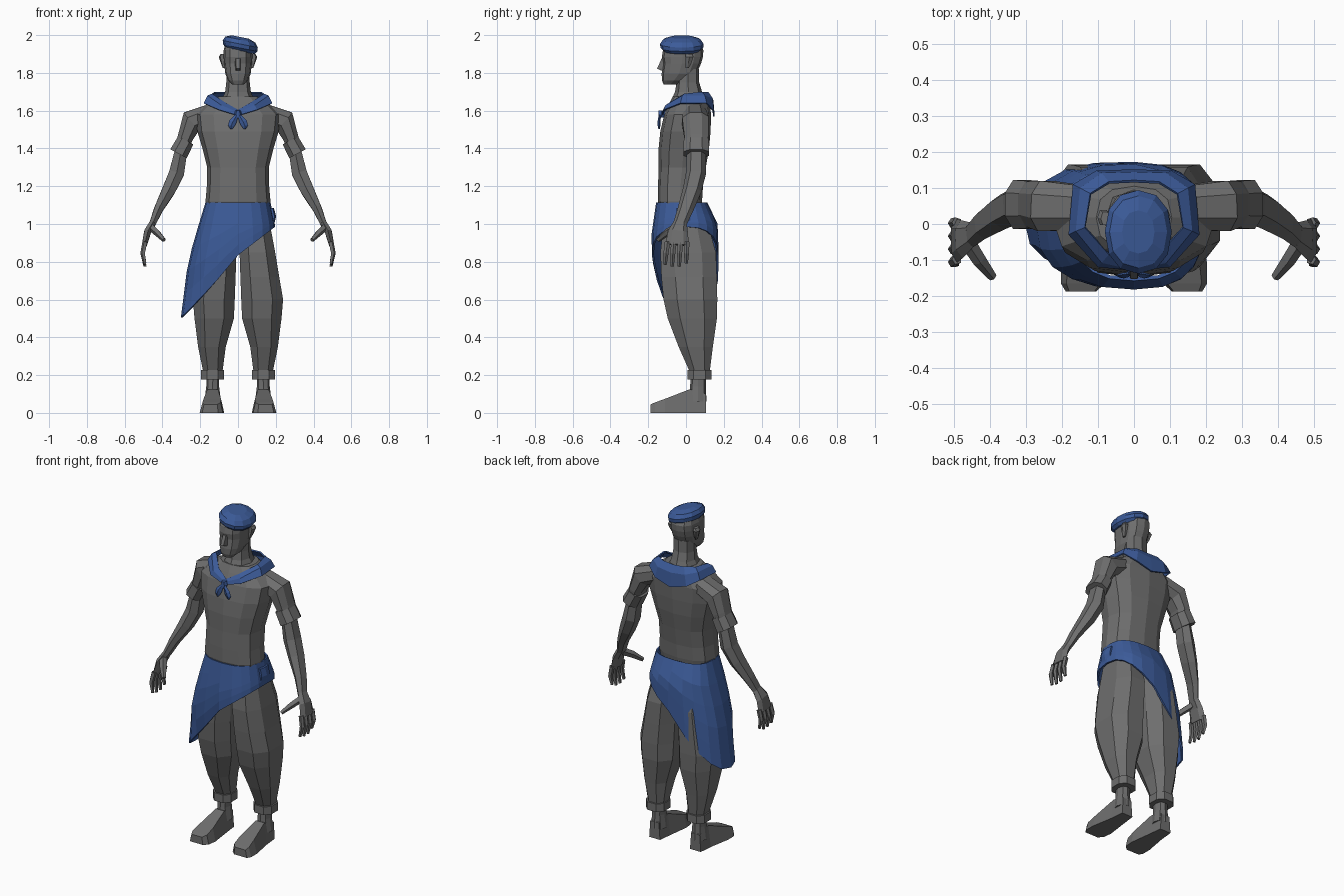
import bpy, bmesh, math
from mathutils import Vector


def material(name, rgb):
    m = bpy.data.materials.new(name)
    m.diffuse_color = (*rgb, 1)
    return m


GREY = material("grey", (0.155, 0.155, 0.155))
BLUE = material("blue", (0.045, 0.105, 0.32))


def add_object(name, bm, mat, mirror=False, thick=0):
    bmesh.ops.recalc_face_normals(bm, faces=bm.faces)
    mesh = bpy.data.meshes.new(name)
    bm.to_mesh(mesh)
    bm.free()
    mesh.materials.append(mat)
    ob = bpy.data.objects.new(name, mesh)
    bpy.context.collection.objects.link(ob)
    if thick:
        ob.modifiers.new("Thickness", 'SOLIDIFY').thickness = thick
    if mirror:
        ob.modifiers.new("Mirror", 'MIRROR')
    return ob


def loft(name, rings, mat, mirror=False, closed=True, caps=True, thick=0):
    """Skin a list of point rings with quads."""
    bm = bmesh.new()
    rows = [[bm.verts.new(p) for p in r] for r in rings]
    n = len(rows[0])
    for a, b in zip(rows, rows[1:]):
        for i in range(n if closed else n - 1):
            j = (i + 1) % n
            bm.faces.new((a[i], a[j], b[j], b[i]))
    if caps:
        bm.faces.new(rows[0])
        bm.faces.new(rows[-1])
    return add_object(name, bm, mat, mirror, thick)


def unit(n, e=1.0, off=0.0):
    """Unit superellipse points, e < 1 makes them squarer."""
    out = []
    for i in range(n):
        a = 2 * math.pi * (i + off) / n
        c, s = math.cos(a), math.sin(a)
        out.append((math.copysign(abs(c) ** e if abs(c) > 1e-6 else 0, c),
                    math.copysign(abs(s) ** e if abs(s) > 1e-6 else 0, s)))
    return out


def level(x0, x1, y0, y1, z, n, e=0.85, off=0.0):
    """Horizontal ring that fills the given x and y range."""
    return [((x0 + x1) / 2 + (x1 - x0) / 2 * c, (y0 + y1) / 2 + (y1 - y0) / 2 * s, z)
            for c, s in unit(n, e, off)]


def limb(name, pts, mat, n=6, e=0.85, off=0.5):
    """Mirrored tube through (x, y, z, half width, half depth) points."""
    pos = [Vector(p[:3]) for p in pts]
    rings = []
    for i, p in enumerate(pts):
        t = (pos[min(i + 1, len(pos) - 1)] - pos[max(i - 1, 0)]).normalized()
        v = Vector((0, 1, 0))
        v = (v - t * v.dot(t)).normalized()
        u = v.cross(t)
        rings.append([pos[i] + u * p[3] * c + v * p[4] * s for c, s in unit(n, e, off)])
    return loft(name, rings, mat, mirror=True)


def interp(table, z):
    """Table runs from high z to low z."""
    if z >= table[0][0]:
        return table[0][1]
    for (z0, r0), (z1, r1) in zip(table, table[1:]):
        if z >= z1:
            return r0 + (r1 - r0) * (z0 - z) / (z0 - z1)
    return table[-1][1]


# Torso and neck: half width, front, back, height
torso = [(.16, -.135, .075, 1.06), (.172, -.148, .085, 1.12), (.165, -.148, .09, 1.2),
         (.163, -.145, .105, 1.3), (.188, -.145, .122, 1.4), (.215, -.136, .13, 1.49),
         (.225, -.115, .133, 1.58), (.165, -.09, .125, 1.635), (.105, -.07, .105, 1.675)]
loft("torso", [level(-w, w, f, b, z, 12, .8) for w, f, b, z in torso], GREY)
neck = [(.09, -.08, .105, 1.65), (.068, -.058, .085, 1.70), (.062, -.05, .07, 1.75), (.062, -.05, .07, 1.82)]
loft("neck", [level(-w, w, f, b, z, 8) for w, f, b, z in neck], GREY)

# Head
head = [(.03, -.118, -.05, 1.738), (.052, -.127, .0, 1.76), (.067, -.129, .055, 1.795),
        (.074, -.122, .08, 1.85), (.076, -.128, .09, 1.885), (.076, -.122, .092, 1.92), (.066, -.1, .075, 1.955)]
loft("head", [level(-w, w, f, b, z, 12, .8) for w, f, b, z in head], GREY)
loft("nose", [[(-.016, -.11, z), (.016, -.11, z), (.01, y, z), (-.01, y, z)]
              for z, y in ((1.812, -.13), (1.822, -.153), (1.875, -.13))], GREY)
loft("ear", [level(.068, x, -.005, y, z, 6) for z, x, y in
             ((1.825, .08, .015), (1.85, .09, .03), (1.885, .102, .042), (1.9, .092, .035))], GREY, True)

# Beret, tilted down to one side
beret = [(.076, .095, 1.915), (.09, .113, 1.932), (.093, .116, 1.953), (.08, .10, 1.976), (.045, .06, 1.99)]
loft("beret", [[(x, y, z - .2 * (x - .012)) for x, y, z in level(.012 - a, .012 + a, -.022 - b, -.022 + b, h, 12, .9)]
               for a, b, h in beret], BLUE)

# Neckerchief: inner and outer edge from front to back
inner = [(0, -.112, 1.605), (.07, -.085, 1.645), (.137, -.01, 1.69), (.122, .085, 1.70), (.07, .118, 1.70), (0, .122, 1.695)]
middle = [(0, -.128, 1.592), (.09, -.108, 1.63), (.162, -.02, 1.68), (.15, .10, 1.68), (.09, .142, 1.665), (0, .145, 1.655)]
outer = [(0, -.13, 1.575), (.10, -.12, 1.605), (.182, -.03, 1.64), (.17, .11, 1.64), (.105, .148, 1.60), (0, .152, 1.57)]
loft("neckerchief", [inner, middle, outer], BLUE, True, closed=False, caps=False, thick=.008)
loft("neckerchief_knot", [level(-w, w, -.148, -.11, z, 6) for w, z in ((.012, 1.565), (.02, 1.58), (.014, 1.6))], BLUE)
limb("neckerchief_tail", [(.004, -.138, 1.58, .008, .006), (.028, -.143, 1.54, .02, .008),
                          (.036, -.143, 1.52, .017, .007), (.036, -.142, 1.502, .005, .004)], BLUE, 4, off=0)

# Arms with rolled sleeves
limb("upper_arm", [(.14, .045, 1.585, .055, .065), (.245, .05, 1.545, .065, .075),
                   (.278, .055, 1.46, .044, .068), (.30, .055, 1.40, .04, .06)], GREY, 8)
limb("sleeve_cuff", [(.277, .054, 1.443, .049, .07), (.315, .054, 1.372, .053, .073)], GREY, 8)
limb("forearm", [(.298, .055, 1.405, .036, .05), (.325, .053, 1.27, .045, .053), (.366, .033, 1.18, .04, .05),
                 (.42, -.002, 1.08, .027, .042), (.453, -.033, 1.0, .019, .035)], GREY)
limb("palm", [(.45, -.03, 1.01, .019, .035), (.478, -.042, .96, .021, .053), (.495, -.047, .89, .015, .062)], GREY)
for i in range(4):
    y = -.098 + .034 * i
    drop = (.01, 0, 0, .018)[i]
    limb(f"finger_{i + 1}", [(.492, y, .905, .014, .015), (.504, y * 1.06 - .002, .845, .013, .014),
                             (.492, y * 1.1 - .003, .775 + drop, .008, .009)], GREY, 5)
limb("thumb", [(.462, -.05, .985, .02, .022), (.43, -.10, .955, .018, .02), (.392, -.148, .915, .011, .012)], GREY, 5)

# Baggy trousers, cuffs, ankles and feet
leg = [(.0, .155, -.12, .085, 1.06), (.0, .178, -.13, .13, .98), (.002, .203, -.145, .168, .85),
       (.006, .225, -.14, .173, .72), (.01, .246, -.128, .175, .6), (.015, .237, -.105, .172, .5),
       (.06, .216, -.045, .148, .35), (.08, .186, .02, .128, .21)]
loft("trouser_leg", [level(*r, 8, .8, .5) for r in leg], GREY, True)
loft("trouser_cuff", [level(.071, .199, .003, .14, z, 8, .8, .5) for z in (.178, .226)], GREY, True)
loft("ankle", [level(.09, .178, .018, .108, .06, 8), level(.1, .168, .022, .106, .14, 8),
               level(.1, .166, .025, .105, .22, 8)], GREY, True)
foot = [(.105, .10, .172, .108, .165, .1), (.02, .09, .18, .106, .162, .125),
        (-.11, .073, .203, .09, .182, .075), (-.165, .08, .203, .092, .188, .055), (-.187, .105, .19, .11, .18, .045)]
loft("foot", [[(a, y, 0), (b, y, 0), (d, y, h), (c, y, h)] for y, a, b, c, d, h in foot], GREY, True)

# Wrapped sash with a slanting hem
left = [(1.115, .172), (1.0, .207), (.8, .265), (.5, .303)]
right = [(1.115, .172), (1.0, .196)]
front = [(1.115, .158), (.95, .182), (.78, .18), (.66, .15), (.5, .14)]
back = [(1.115, .112), (1.0, .168), (.65, .178)]
rows = []
for k in range(6):
    row = []
    for c, s in unit(20, .78):
        hem = .835 + (.15 if c > 0 else .33) * c
        z = 1.115 + (hem - 1.115) * k / 5
        row.append((c * interp(right if c > 0 else left, z), s * interp(back if s > 0 else front, z), z))
    rows.append(row)
loft("sash", rows, BLUE, caps=False, thick=.01)

# Folded overlap and knot of the sash at the hip
loft("sash_knot", [level(.165, x, -.055, .03, z, 6) for z, x in ((1.0, .192), (1.04, .202), (1.085, .19))], BLUE)
